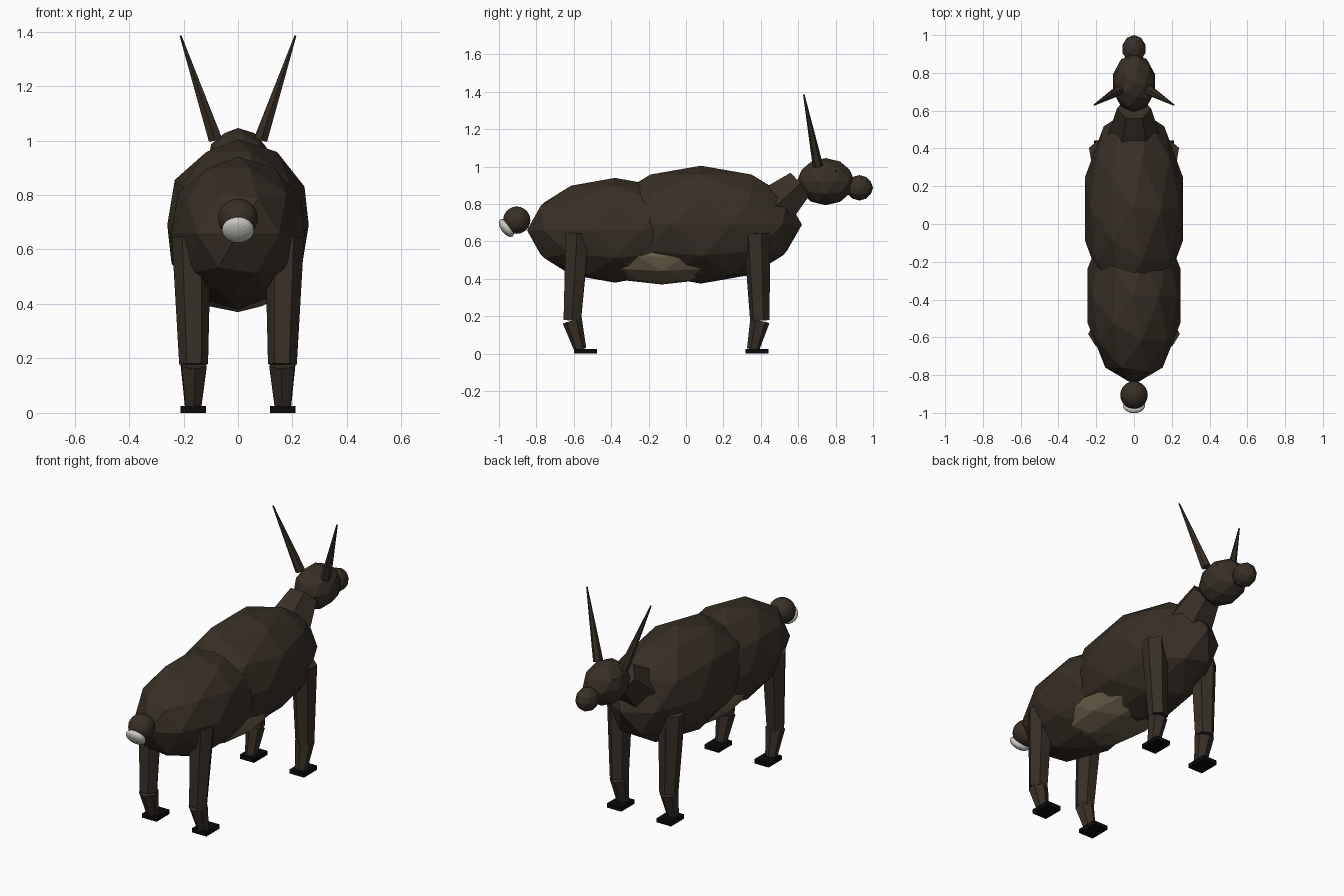
import bpy, math
from mathutils import Vector, Matrix

if "Cube" in bpy.data.objects:
    bpy.data.objects.remove(bpy.data.objects["Cube"])


def material(name, rgb):
    m = bpy.data.materials.new(name)
    m.diffuse_color = (*rgb, 1)
    m.use_nodes = True
    m.node_tree.nodes["Principled BSDF"].inputs["Base Color"].default_value = m.diffuse_color
    return m


BROWN = material("dark brown", (0.040, 0.029, 0.020))
TAN = material("belly tan", (0.150, 0.115, 0.070))
WHITE = material("tail white", (0.60, 0.60, 0.55))
BLACK = material("hoof black", (0.003, 0.003, 0.003))


def finish(name, mat):
    ob = bpy.context.object
    ob.name = name
    ob.data.materials.append(mat)
    return ob


def ball(name, loc, radii, mat, sub=2, tilt=0):
    bpy.ops.mesh.primitive_ico_sphere_add(subdivisions=sub, radius=1, location=loc,
                                          rotation=(tilt, 0, 0))
    bpy.context.object.scale = radii
    return finish(name, mat)


def taper(name, start, end, r1, r2, mat, sides=6, turn=0.0):
    """Tapered prism running from start to end."""
    a, b = Vector(start), Vector(end)
    bpy.ops.mesh.primitive_cone_add(vertices=sides, radius1=r1, radius2=r2,
                                    depth=(b - a).length)
    ob = finish(name, mat)
    rot = Vector((0, 0, 1)).rotation_difference(b - a).to_matrix().to_4x4()
    ob.matrix_world = Matrix.Translation((a + b) / 2) @ rot @ Matrix.Rotation(turn, 4, 'Z')
    return ob


# Body
ball("chest", (0, 0.08, 0.69), (0.273, 0.54, 0.315), BROWN)
ball("rump", (0, -0.38, 0.66), (0.258, 0.47, 0.28), BROWN)
ball("belly", (0, -0.13, 0.52), (0.21, 0.40, 0.15), TAN)

# Neck and head
taper("neck", (0, 0.48, 0.79), (0, 0.612, 0.91), 0.135, 0.09, BROWN, turn=math.pi / 6)
ball("head", (0, 0.747, 0.92), (0.116, 0.155, 0.126), BROWN)
ball("muzzle", (0, 0.927, 0.887), (0.063, 0.073, 0.068), BROWN)

# Tail with a pale underside cap
ball("tail", (0, -0.905, 0.714), (0.073, 0.073, 0.073), BROWN, sub=3)
ball("tail_tip", (0, -0.960, 0.672), (0.059, 0.056, 0.029), WHITE, sub=3,
     tilt=math.radians(-52))

# Paired parts
for s, side in ((1, "right"), (-1, "left")):
    taper("horn_" + side, (s * 0.084, 0.705, 1.005), (s * 0.211, 0.63, 1.385),
          0.028, 0.004, BROWN)
    ball("eye_" + side, (s * 0.083, 0.80, 0.975), (0.01, 0.01, 0.01), BLACK, sub=1)

    # Legs: knee and ankle positions along y for each pair
    for pair, top, knee, ankle, hoof in (("front", 0.378, 0.395, 0.358, 0.38),
                                         ("hind", -0.580, -0.608, -0.565, -0.537)):
        tag = pair + "_" + side
        taper("upper_leg_" + tag, (s * 0.171, top, 0.645), (s * 0.163, knee, 0.178),
              0.072, 0.053, BROWN)
        taper("lower_leg_" + tag, (s * 0.163, knee, 0.176), (s * 0.165, ankle, 0.022),
              0.053, 0.033, BROWN)
        bpy.ops.mesh.primitive_cube_add(size=1, location=(s * 0.164, hoof, 0.0125))
        bpy.context.object.scale = (0.094, 0.124, 0.025)
        finish("hoof_" + tag, BLACK)
